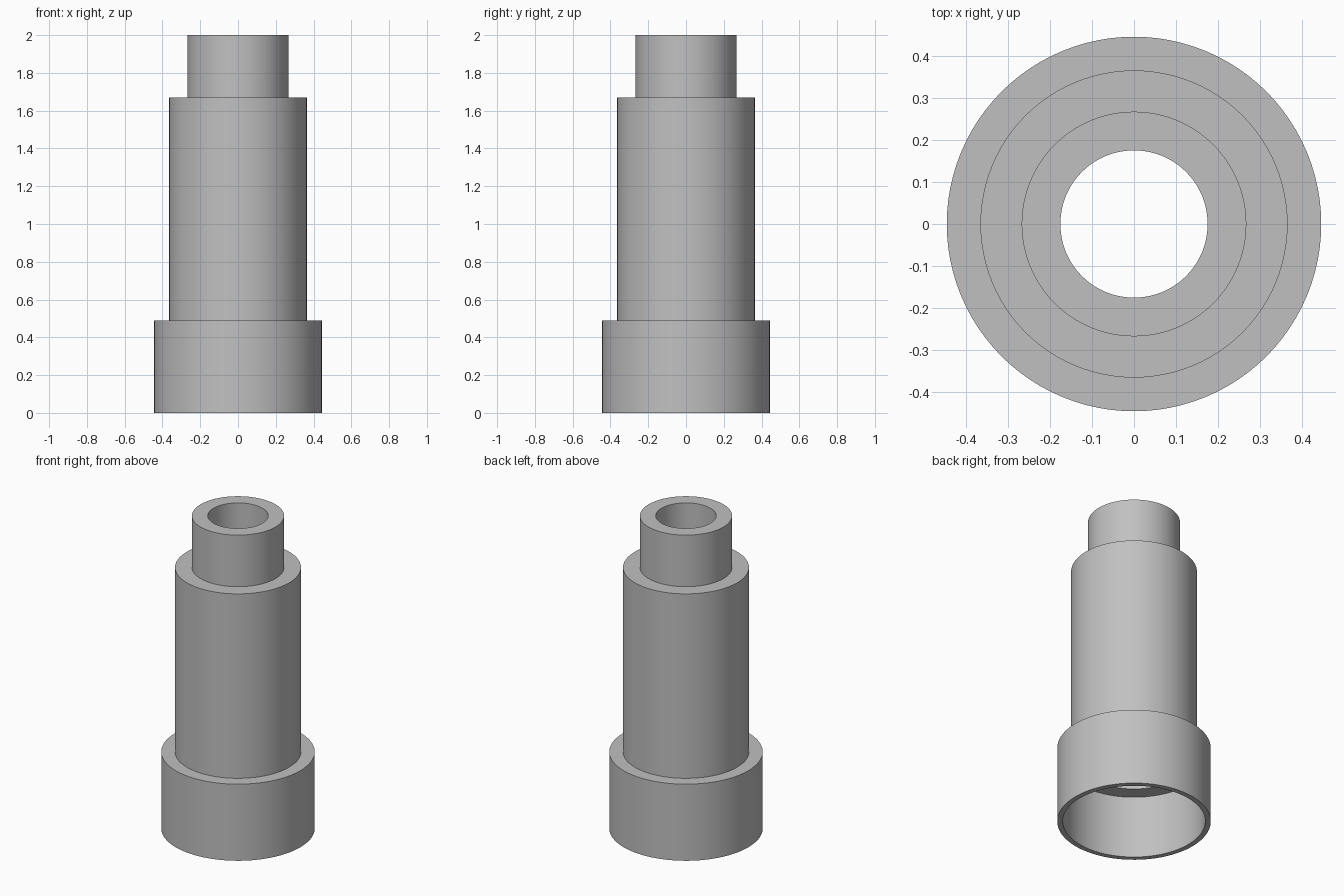
import bpy, bmesh, math

if "Cube" in bpy.data.objects:
    bpy.data.objects.remove(bpy.data.objects["Cube"])

SEGMENTS = 96

grey = bpy.data.materials.new("plain grey")
grey.diffuse_color = (0.53, 0.53, 0.53, 1.0)
grey.use_nodes = True
grey.node_tree.nodes["Principled BSDF"].inputs["Base Color"].default_value = grey.diffuse_color

# Closed wall section (radius, height): outside steps going up, bore steps going down
section = [
    (0.445, 0.0), (0.445, 0.49),    # wide collar
    (0.365, 0.49), (0.365, 1.67),   # main barrel
    (0.267, 1.67), (0.267, 2.0),    # top neck
    (0.175, 2.0), (0.175, 1.58),    # neck bore
    (0.317, 1.58), (0.317, 0.40),   # barrel bore
    (0.413, 0.40), (0.413, 0.0),    # collar recess
]


def lathe(name, profile, material):
    """Revolve a closed profile about the z axis."""
    bm = bmesh.new()
    rings = []
    for i in range(SEGMENTS):
        a = 2 * math.pi * i / SEGMENTS
        rings.append([bm.verts.new((r * math.cos(a), r * math.sin(a), z))
                      for r, z in profile])
    n = len(profile)
    for i in range(SEGMENTS):
        here, there = rings[i], rings[(i + 1) % SEGMENTS]
        for j in range(n):
            k = (j + 1) % n
            bm.faces.new((here[j], there[j], there[k], here[k]))
    bmesh.ops.recalc_face_normals(bm, faces=bm.faces)
    mesh = bpy.data.meshes.new(name)
    bm.to_mesh(mesh)
    bm.free()
    mesh.materials.append(material)
    obj = bpy.data.objects.new(name, mesh)
    bpy.context.collection.objects.link(obj)
    return obj


# Hollow stepped sleeve, round walls smooth and step edges sharp
sleeve = lathe("stepped_sleeve", section, grey)
bpy.context.view_layer.objects.active = sleeve
sleeve.select_set(True)
bpy.ops.object.shade_smooth_by_angle(angle=math.radians(30))
